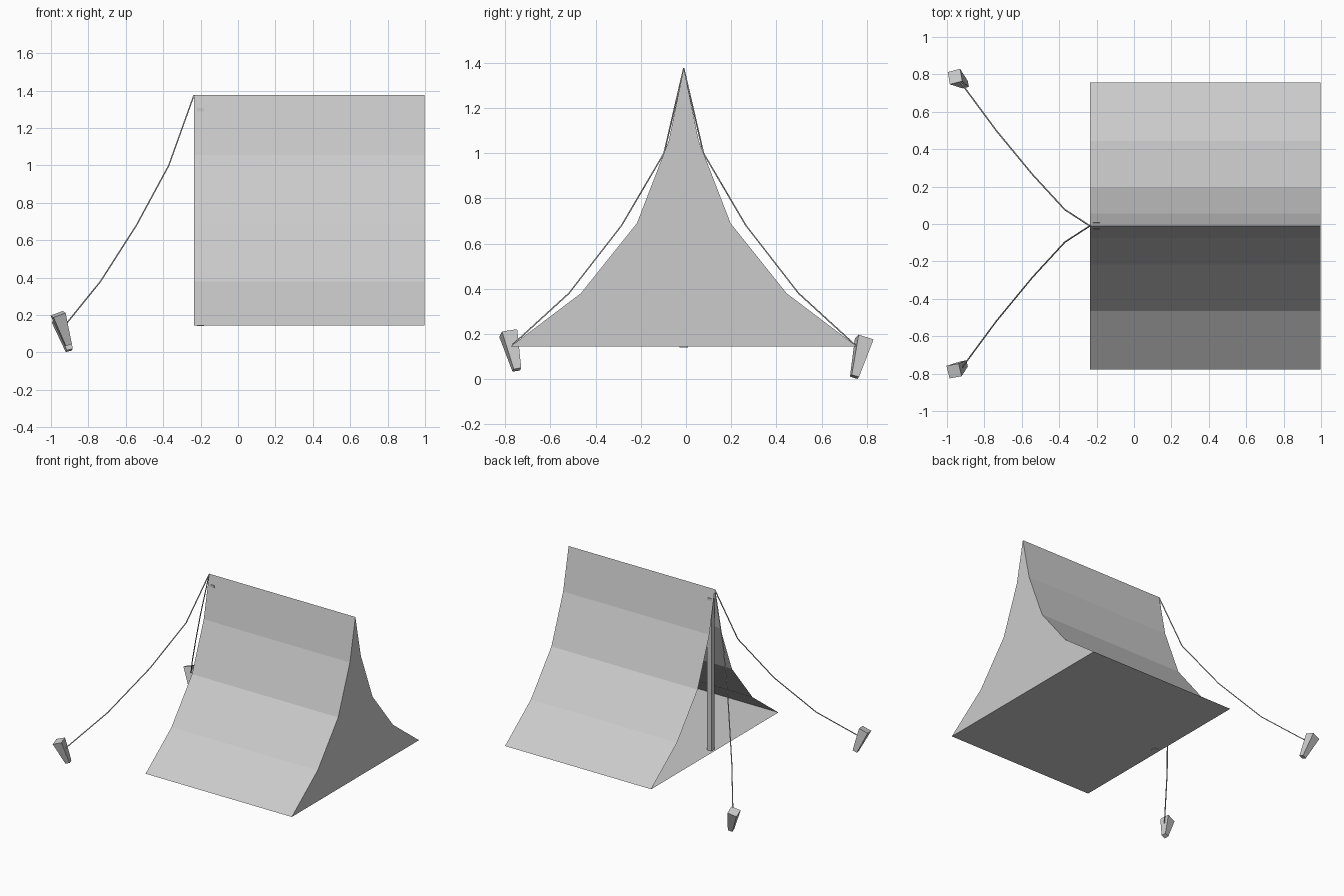
import bpy, bmesh, math
from mathutils import Vector, Matrix

if "Cube" in bpy.data.objects:
    bpy.data.objects.remove(bpy.data.objects["Cube"])

CY = -0.01                 # y of the ridge line
X0, X1 = -0.236, 0.998     # open end, closed end
# half-profile of the sagging fabric: (half width, z), floor to ridge
PROFILE = [(0.767, 0.144), (0.455, 0.38), (0.207, 0.69), (0.066, 1.055), (0.0, 1.377)]


def add_mesh(name, bm):
    mesh = bpy.data.meshes.new(name)
    bm.to_mesh(mesh)
    bm.free()
    obj = bpy.data.objects.new(name, mesh)
    bpy.context.collection.objects.link(obj)
    return obj


# Tent shell: two curved sides, floor and closed rear wall; open at X0
outline = [(CY + w, z) for w, z in PROFILE] + [(CY - w, z) for w, z in PROFILE[-2::-1]]
bm = bmesh.new()
front = [bm.verts.new((X0, y, z)) for y, z in outline]
rear = [bm.verts.new((X1, y, z)) for y, z in outline]
n = len(outline)
for i in range(n):
    j = (i + 1) % n
    bm.faces.new((front[i], rear[i], rear[j], front[j]))
for i in range(n // 2):
    quad = [rear[i], rear[i + 1], rear[n - 2 - i], rear[n - 1 - i]]
    bm.faces.new(list(dict.fromkeys(quad)))
bmesh.ops.recalc_face_normals(bm, faces=bm.faces)
add_mesh("tent_fabric", bm)

# Square pole holding up the ridge at the open end
bm = bmesh.new()
bmesh.ops.create_cube(bm, size=1)
z0, z1 = 0.141, 1.307
bmesh.ops.transform(bm, verts=bm.verts, matrix=Matrix.Translation((-0.2, CY, (z0 + z1) / 2))
                    @ Matrix.Diagonal((0.038, 0.036, z1 - z0, 1)))
add_mesh("tent_pole", bm)


# Sagging guy ropes from the ridge to each peg
def rope(name, side):
    path = [(X0, 0, 1.374), (-0.37, 0.087, 1.0), (-0.543, 0.275, 0.68),
            (-0.735, 0.508, 0.38), (-0.925, 0.765, 0.145)]
    curve = bpy.data.curves.new(name, 'CURVE')
    curve.dimensions = '3D'
    curve.bevel_depth = 0.004
    curve.bevel_resolution = 0
    spline = curve.splines.new('POLY')
    spline.points.add(len(path) - 1)
    for p, (x, y, z) in zip(spline.points, path):
        p.co = (x, CY + side * y, z, 1)
    obj = bpy.data.objects.new(name, curve)
    bpy.context.collection.objects.link(obj)
    bpy.ops.object.select_all(action='DESELECT')
    bpy.context.view_layer.objects.active = obj
    obj.select_set(True)
    bpy.ops.object.convert(target='MESH')


# Tapered square pegs leaning away from the tent
def peg(name, bottom, top):
    bottom, top = Vector(bottom), Vector(top)
    axis = top - bottom
    bm = bmesh.new()
    bmesh.ops.create_cone(bm, cap_ends=True, segments=4, radius1=0.034 / math.sqrt(2),
                          radius2=0.07 / math.sqrt(2), depth=axis.length)
    tilt = Vector((0, 0, 1)).rotation_difference(axis).to_matrix().to_4x4()
    roll = Matrix.Rotation(math.radians(45 + 12), 4, 'Z')
    # make the cone sides square to the axes before rolling
    v = max(bm.verts, key=lambda v: v.co.z)
    start = Matrix.Rotation(-math.atan2(v.co.y, v.co.x), 4, 'Z')
    bmesh.ops.transform(bm, verts=bm.verts,
                        matrix=Matrix.Translation((bottom + top) / 2) @ tilt @ roll @ start)
    add_mesh(name, bm)


rope("guy_rope_back", 1)
rope("guy_rope_front", -1)
peg("peg_back", (-0.902, 0.745, 0.011), (-0.957, 0.788, 0.178))
peg("peg_front", (-0.908, -0.748, 0.042), (-0.962, -0.786, 0.204))
